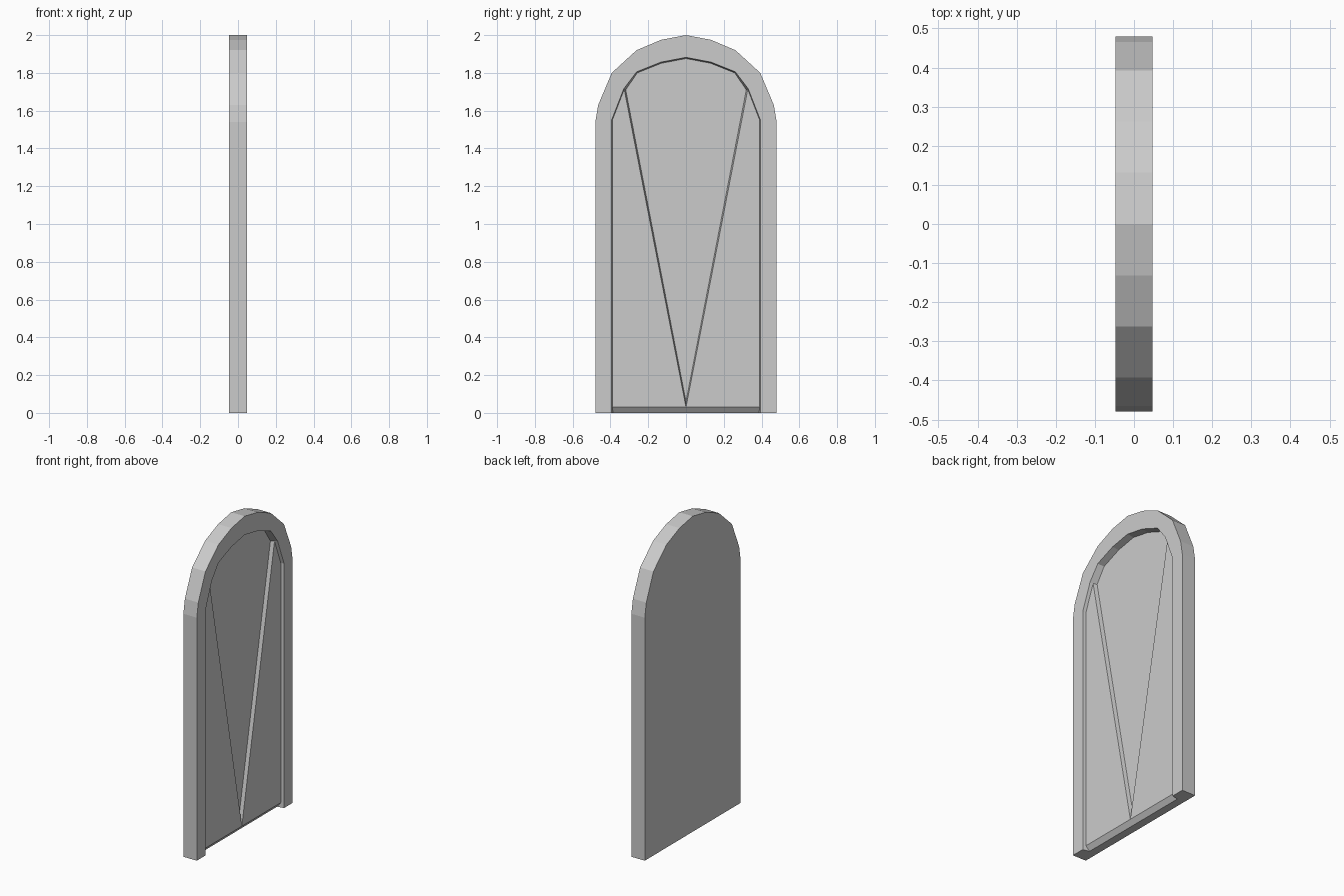
import bpy, bmesh

if "Cube" in bpy.data.objects:
    bpy.data.objects.remove(bpy.data.objects["Cube"])

D, S, F, B = 0.047, 0.027, 0.004, -0.047   # frame front, side panels, V recess, back

# half arch profiles (y, z), foot to crown
outer = [(.48, 0), (.48, 1.54), (.465, 1.63), (.393, 1.80), (.262, 1.92), (.132, 1.975), (0, 2)]
inner = [(.394, 0), (.394, 1.55), (.33, 1.715), (.262, 1.805), (.132, 1.857), (0, 1.882)]


def at(x, pts):
    return [(x, y, z) for y, z in pts]


oF, oB = at(D, outer), at(B, outer)
iD = at(D, inner)
# side panel corners, recess corners and sill points
foot, shoulder, vtop, apex = at(S, [(.390, .03), (.390, 1.549), (.327, 1.712), (0, .03)])
floor = at(F, [(.319, 1.71), (.258, 1.80), (.130, 1.851), (0, 1.876)])
floor_apex = (F, 0, .06)
sill, sill_mid = (F, .386, 0), (F, 0, 0)

half = [
    oF + iD[::-1],                                    # frame face
    oB + [(B, 0, 0)],                                 # back
    [foot, shoulder, vtop, apex],                     # raised side panel
    floor + [floor_apex],                             # V recess
    [vtop, apex, floor_apex, floor[0]],               # V step
    [iD[0], iD[1], shoulder, foot, sill],             # inner jamb
    [iD[1], iD[2], vtop, shoulder],
    [iD[2], iD[3], floor[1], floor[0], vtop],         # inner arch
    [iD[3], iD[4], floor[2], floor[1]],
    [iD[4], iD[5], floor[3], floor[2]],
    [foot, apex, sill_mid, sill],                     # sloped sill
    [oF[0], iD[0], sill, sill_mid, (B, 0, 0), oB[0]],  # underside
]
# outer edge
half += [[oF[i], oF[i + 1], oB[i + 1], oB[i]] for i in range(len(outer) - 1)]

bm = bmesh.new()
for side in (1, -1):
    for poly in half:
        bm.faces.new([bm.verts.new((x, side * y, z)) for x, y, z in poly])
bmesh.ops.remove_doubles(bm, verts=bm.verts, dist=0.0005)
# merge the two halves where they are flat
bmesh.ops.dissolve_limit(bm, angle_limit=0.01, verts=bm.verts, edges=bm.edges)
bmesh.ops.recalc_face_normals(bm, faces=bm.faces)

mesh = bpy.data.meshes.new("arched_door")
bm.to_mesh(mesh)
bm.free()
door = bpy.data.objects.new("arched_door", mesh)
bpy.context.collection.objects.link(door)
